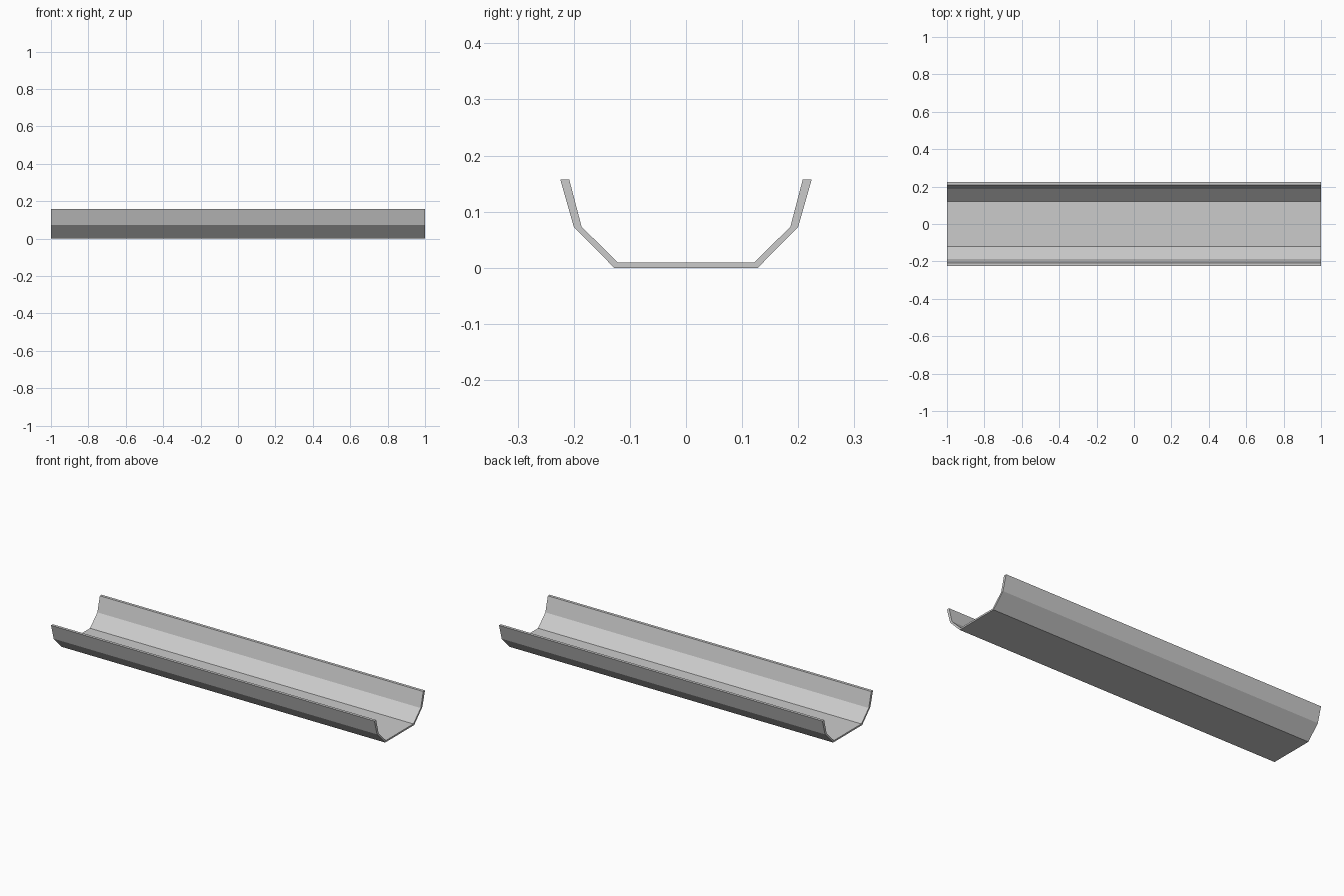
import bpy
import bmesh

if "Cube" in bpy.data.objects:
    bpy.data.objects.remove(bpy.data.objects["Cube"])

# Half cross-section of the channel (y, z), from base corner up to the rim
outer = [(0.128, 0.0), (0.200, 0.073), (0.224, 0.157)]
inner = [(0.121, 0.009), (0.186, 0.073), (0.208, 0.157)]


def mirrored(half):
    return [(-y, z) for y, z in reversed(half)] + half


# Matching outer and inner lines across the full width
pairs = list(zip(mirrored(outer), mirrored(inner)))

bm = bmesh.new()

# One end of the trough: a strip of quads between outer and inner lines
rows = [[bm.verts.new((-1, y, z)) for y, z in pair] for pair in pairs]
end = [bm.faces.new((a[0], b[0], b[1], a[1])) for a, b in zip(rows, rows[1:])]

# Extrude the strip along the length, keeping the starting end closed
result = bmesh.ops.extrude_face_region(bm, geom=end, use_keep_orig=True)
moved = [g for g in result["geom"] if isinstance(g, bmesh.types.BMVert)]
bmesh.ops.translate(bm, verts=moved, vec=(2, 0, 0))
bmesh.ops.recalc_face_normals(bm, faces=bm.faces)

# Open gutter trough
mesh = bpy.data.meshes.new("gutter_trough")
bm.to_mesh(mesh)
bm.free()
trough = bpy.data.objects.new("gutter_trough", mesh)
bpy.context.collection.objects.link(trough)
